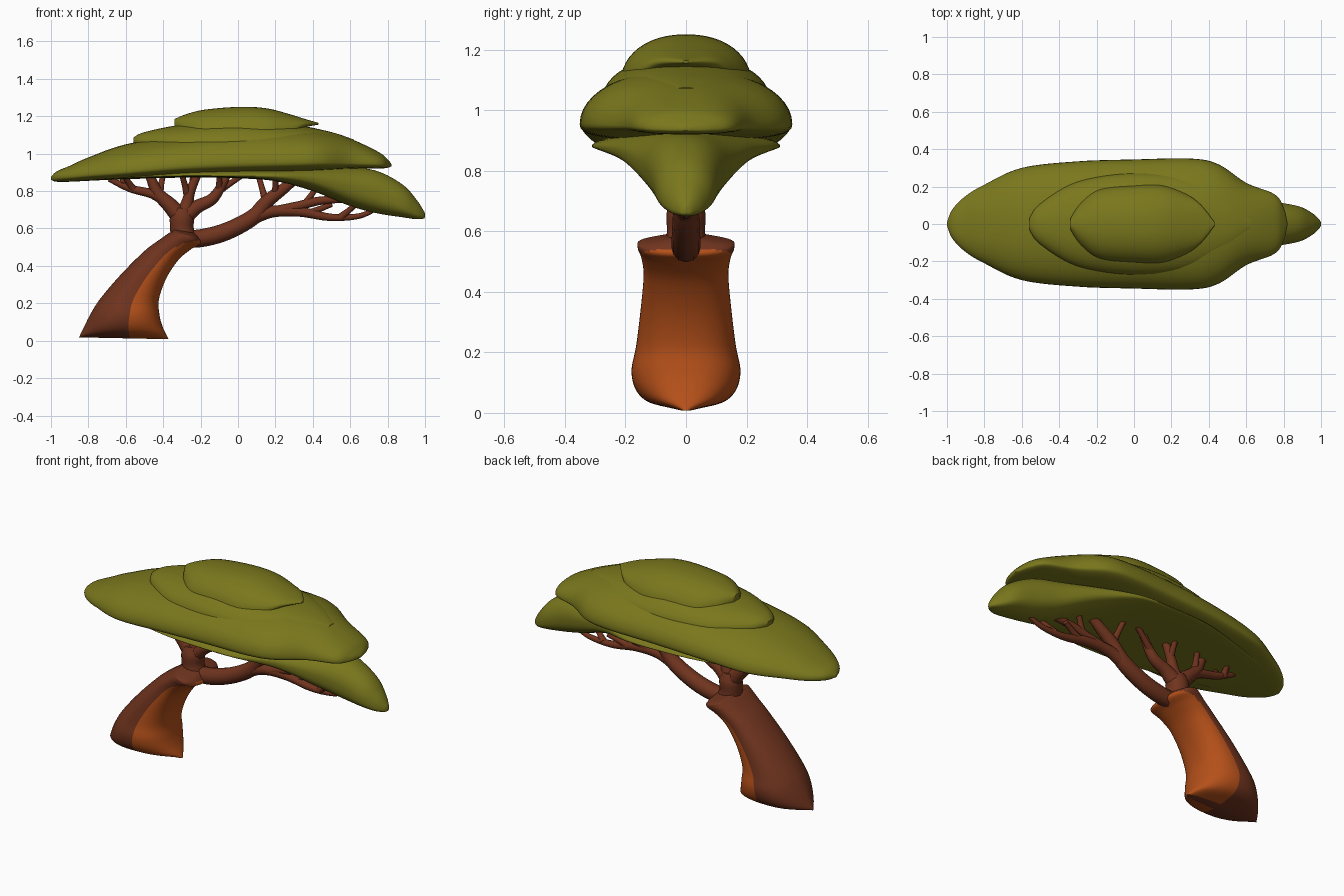
import bpy, bmesh, math
from mathutils import Vector


def mat(name, col):
    m = bpy.data.materials.new(name)
    m.diffuse_color = (*col, 1)
    return m


GREEN = mat("leaf_green", (0.195, 0.187, 0.012))
BROWN = mat("bark_brown", (0.16, 0.034, 0.013))
ORANGE = mat("inner_bark_orange", (0.46, 0.08, 0.01))


def spline(rows, n):
    """Smoothly resample rows of numbers with Catmull-Rom."""
    out = []
    for i in range(len(rows) - 1):
        a, b = rows[max(i - 1, 0)], rows[i]
        c, d = rows[i + 1], rows[min(i + 2, len(rows) - 1)]
        for k in range(n):
            t = k / n
            out.append([0.5 * (2 * q + (r - p) * t + (2 * p - 5 * q + 4 * r - s) * t * t
                               + (3 * q - p - 3 * r + s) * t ** 3)
                        for p, q, r, s in zip(a, b, c, d)])
    out.append(list(rows[-1]))
    return out


def loft(name, rings, mats, pick=None):
    """Skin closed rings; pick(ring, segment) gives the material index."""
    bm = bmesh.new()
    vs = [[bm.verts.new(p) for p in r] for r in rings]
    n = len(rings[0])
    for i in range(len(vs) - 1):
        for j in range(n):
            k = (j + 1) % n
            f = bm.faces.new((vs[i][j], vs[i][k], vs[i + 1][k], vs[i + 1][j]))
            f.material_index = pick(i, j) if pick else 0
    bm.faces.new(vs[0][::-1])
    bm.faces.new(vs[-1])
    bmesh.ops.recalc_face_normals(bm, faces=bm.faces)
    me = bpy.data.meshes.new(name)
    bm.to_mesh(me)
    bm.free()
    for m in mats:
        me.materials.append(m)
    ob = bpy.data.objects.new(name, me)
    bpy.context.collection.objects.link(ob)
    bpy.ops.object.select_all(action='DESELECT')
    ob.select_set(True)
    bpy.context.view_layer.objects.active = ob
    bpy.ops.object.shade_smooth_by_angle(angle=math.radians(50))
    return ob


def power(v, e):
    return math.copysign(abs(v) ** e, v)


# Canopy layers: stations of x, bottom z, widest z, top z, half width
def canopy(name, rows):
    rings = []
    for x, lo, mid, hi, hy in spline(rows, 6):
        ring = []
        for j in range(48):
            a = 2 * math.pi * j / 48
            s = math.sin(a)
            z = mid + (hi - mid) * s if s > 0 else mid + (mid - lo) * power(s, 0.7)
            ring.append((x, max(hy, .004) * power(math.cos(a), 0.9), z))
        rings.append(ring)
    loft(name, rings, [GREEN])


canopy("canopy_main", [
    (-1, .86, .868, .875, .01), (-.97, .85, .875, .905, .08), (-.9, .85, .88, .935, .15),
    (-.8, .855, .89, .98, .21), (-.6, .865, .905, 1.05, .30), (-.3, .88, .935, 1.1, .335),
    (0, .89, .95, 1.13, .345), (.3, .9, .955, 1.135, .35), (.45, .91, .955, 1.12, .32),
    (.6, .92, .95, 1.08, .22), (.75, .92, .945, 1.01, .16), (.8, .925, .94, .97, .09),
    (.82, .932, .938, .945, .01)])
canopy("canopy_droop", [
    (-.75, .858, .868, .88, .17), (-.3, .872, .882, .92, .29), (0, .868, .88, .93, .31),
    (.2, .853, .88, .93, .30), (.4, .80, .87, .94, .225), (.6, .72, .83, .93, .155),
    (.75, .68, .79, .905, .12), (.88, .66, .73, .835, .095), (.95, .65, .69, .76, .06),
    (.99, .652, .67, .70, .025), (1, .66, .665, .68, .005)])
canopy("canopy_middle", [
    (-.56, 1.05, 1.07, 1.085, .03), (-.5, 1.02, 1.06, 1.115, .11), (-.3, 1, 1.04, 1.155, .23),
    (0, 1, 1.04, 1.18, .275), (.3, 1, 1.04, 1.155, .25), (.5, 1, 1.05, 1.115, .16),
    (.62, 1.03, 1.05, 1.075, .05)])
canopy("canopy_top", [
    (-.34, 1.13, 1.155, 1.185, .03), (-.28, 1.08, 1.12, 1.21, .12),
    (-.18, 1.06, 1.1, 1.235, .19), (0, 1.06, 1.1, 1.25, .21), (.15, 1.06, 1.1, 1.243, .21),
    (.28, 1.1, 1.125, 1.21, .16), (.36, 1.14, 1.158, 1.185, .1), (.43, 1.155, 1.16, 1.165, .01)])

# Trunk: left x, left z, right x, right z, half depth, orange start across it, left side roundness
rows = spline([
    (-.85, .018, -.37, .008, .03, .56, 1.3), (-.843, .033, -.385, .035, .12, .56, 1.3),
    (-.825, .07, -.405, .08, .165, .57, 1.3), (-.79, .14, -.42, .14, .18, .56, 1.2),
    (-.74, .22, -.423, .22, .165, .55, 1.1), (-.63, .35, -.385, .33, .15, .55, 1),
    (-.5, .48, -.32, .43, .14, .56, .9), (-.42, .54, -.25, .49, .148, .62, .85),
    (-.37, .575, -.2, .52, .16, .8, .85), (-.35, .585, -.21, .55, .15, 1.1, .85),
    (-.35, .595, -.23, .575, .07, 1.1, .85)], 5)
N = 64
rings = []
for lx, lz, rx, rz, hy, cut, e in rows:
    ring = []
    for j in range(N):
        a = 2 * math.pi * j / N
        f = 0.5 + 0.5 * power(math.cos(a), 0.85)
        side = e if math.cos(a) < 0 else 0.85
        ring.append((lx + (rx - lx) * f, hy * power(math.sin(a), side), lz + (rz - lz) * f))
    rings.append(ring)


def trunk_mat(i, j):
    a = 2 * math.pi * (j + 0.5) / N
    return int(0.5 + 0.5 * power(math.cos(a), 0.85) > rows[i][5])


loft("trunk", rings, [BROWN, ORANGE], trunk_mat)


# Branches: round tubes through points x, y, z, radius
def branch(name, pts):
    path = spline(pts, 5)
    rings = []
    for i, p in enumerate(path):
        d = Vector(path[min(i + 1, len(path) - 1)][:3]) - Vector(path[max(i - 1, 0)][:3])
        d.normalize()
        u = d.cross(Vector((0, 1, 0))).normalized()
        v = d.cross(u)
        c = Vector(p[:3])
        rings.append([c + p[3] * (u * math.cos(k * math.pi / 6) + v * math.sin(k * math.pi / 6))
                      for k in range(12)])
    loft(name, rings, [BROWN])


branch("neck", [(-.29, 0, .54, .07), (-.3, 0, .6, .063), (-.3, 0, .66, .064), (-.3, 0, .71, .045)])
branch("left_fork", [(-.30, 0, .65, .05), (-.36, 0, .72, .042), (-.43, 0, .79, .032), (-.47, 0, .88, .025)])
branch("left_limb", [(-.38, 0, .74, .03), (-.46, 0, .785, .025), (-.58, 0, .815, .02), (-.69, 0, .865, .014)])
branch("middle_fork", [(-.29, 0, .66, .05), (-.27, 0, .74, .033), (-.255, 0, .8, .027), (-.215, 0, .89, .02)])
branch("right_fork", [(-.29, 0, .66, .05), (-.22, 0, .715, .037), (-.13, 0, .765, .03), (-.06, 0, .88, .02)])
branch("right_bough", [(-.32, 0, .545, .045), (-.2, 0, .548, .048), (-.06, 0, .585, .047),
                       (.08, 0, .66, .043), (.15, 0, .74, .037), (.24, 0, .81, .03), (.32, 0, .87, .02)])
branch("long_limb", [(.06, 0, .65, .04), (.18, 0, .69, .032), (.33, 0, .69, .027),
                     (.49, 0, .66, .02), (.64, 0, .665, .015), (.73, 0, .7, .012)])
branch("upper_limb", [(.2, 0, .69, .03), (.32, 0, .72, .025), (.45, 0, .75, .022), (.62, 0, .755, .014)])
# Twigs: start x z, end x z, sideways reach
for i, (x0, z0, x1, z1, y) in enumerate([
        (-.56, .81, -.6, .87, -.04), (-.62, .83, -.61, .88, .05), (-.42, .79, -.4, .89, .05),
        (-.27, .78, -.3, .89, -.05), (-.25, .80, -.24, .89, .06), (-.13, .78, .03, .89, .05),
        (-.1, .81, -.1, .89, -.05), (.15, .74, .11, .88, .05), (.2, .78, .2, .88, -.05),
        (.38, .68, .5, .73, .03), (.55, .66, .62, .72, -.03), (.36, .73, .42, .82, .04)]):
    branch("twig_%d" % (i + 1), [(x0, 0, z0, .022), ((x0 + x1) / 2, y * .5, (z0 + z1) / 2, .016),
                                 (x1, y, z1, .015)])
